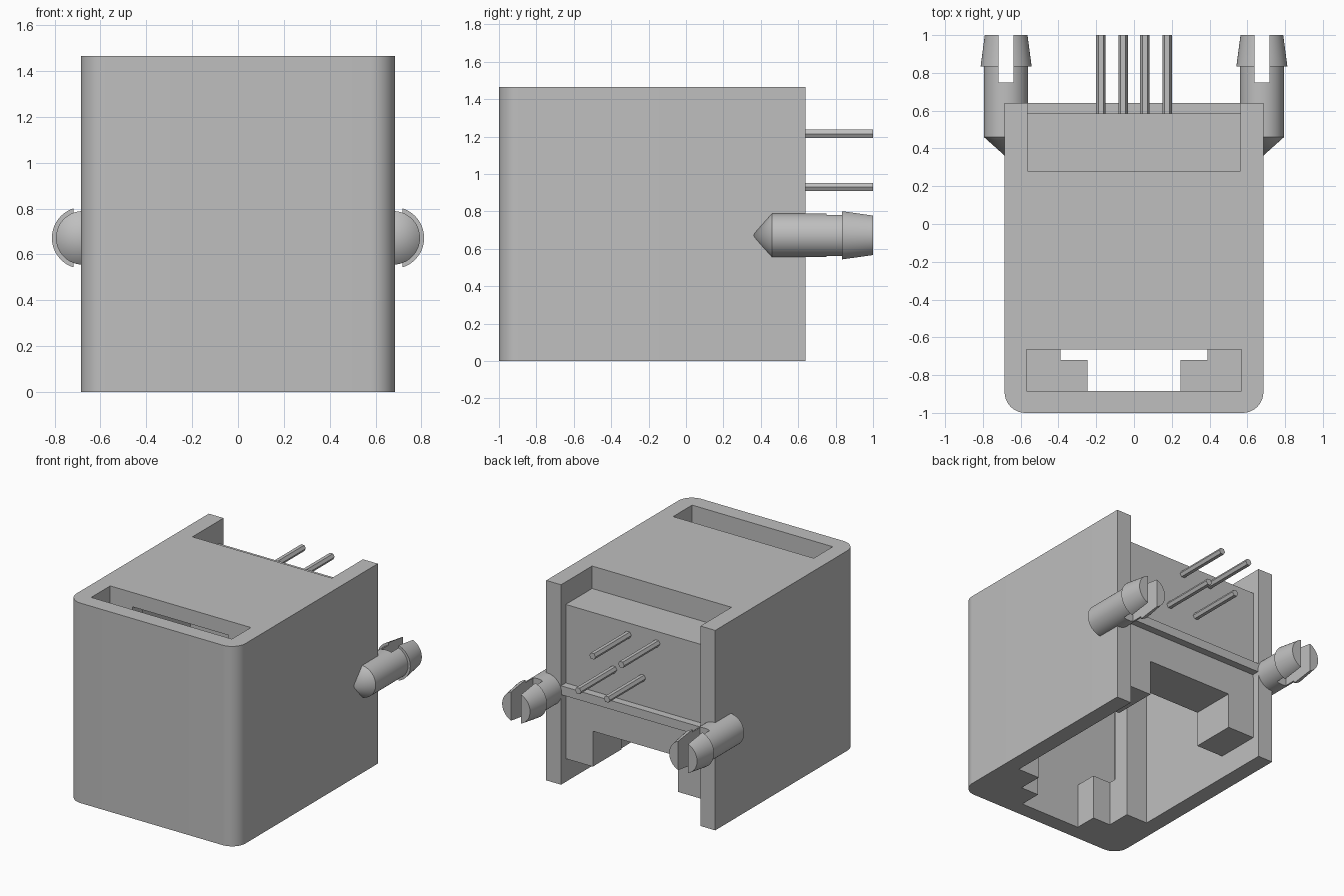
import bpy, bmesh, math
from mathutils import Vector

if "Cube" in bpy.data.objects:
    bpy.data.objects.remove(bpy.data.objects["Cube"], do_unlink=True)

grey = bpy.data.materials.new("light grey plastic")
grey.use_nodes = True
colour = (0.52, 0.52, 0.52, 1)
grey.diffuse_color = colour
grey.node_tree.nodes["Principled BSDF"].inputs["Base Color"].default_value = colour


def new_object(name, bm):
    bmesh.ops.recalc_face_normals(bm, faces=bm.faces)
    mesh = bpy.data.meshes.new(name)
    bm.to_mesh(mesh)
    bm.free()
    obj = bpy.data.objects.new(name, mesh)
    mesh.materials.append(grey)
    bpy.context.collection.objects.link(obj)
    return obj


def activate(obj):
    bpy.ops.object.select_all(action='DESELECT')
    obj.select_set(True)
    bpy.context.view_layer.objects.active = obj


def smooth(obj):
    activate(obj)
    bpy.ops.object.shade_smooth_by_angle(angle=math.radians(30))


def box(name, x, y, z):
    """Box from (min, max) ranges."""
    bm = bmesh.new()
    bmesh.ops.create_cube(bm, size=1)
    for v in bm.verts:
        v.co = Vector([r[0] if c < 0 else r[1] for c, r in zip(v.co, (x, y, z))])
    return new_object(name, bm)


def cut(obj, x, y, z):
    """Subtract a box from an object."""
    cutter = box("cutter", x, y, z)
    cutter.hide_render = True
    mod = obj.modifiers.new("cut", 'BOOLEAN')
    mod.operation = 'DIFFERENCE'
    mod.solver = 'EXACT'
    mod.object = cutter
    activate(obj)
    bpy.ops.object.modifier_apply(modifier=mod.name)
    bpy.data.objects.remove(cutter, do_unlink=True)


def lathe(name, profile, centre, steps=48):
    """Turn (radius, y) points about an axis along y."""
    bm = bmesh.new()
    cx, cz = centre
    rings = []
    for r, y in profile:
        if r == 0:
            rings.append([bm.verts.new((cx, y, cz))])
            continue
        turns = [math.tau * i / steps for i in range(steps)]
        rings.append([bm.verts.new((cx + r * math.cos(t), y, cz + r * math.sin(t)))
                      for t in turns])
    for a, b in zip(rings, rings[1:]):
        for i in range(steps):
            j = (i + 1) % steps
            if len(a) == 1:
                bm.faces.new((a[0], b[i], b[j]))
            else:
                bm.faces.new((a[i], a[j], b[j], b[i]))
    for ring in (rings[0], rings[-1]):
        if len(ring) > 1:
            bm.faces.new(ring)
    return new_object(name, bm)


# Housing: plan outline with two rounded front corners, extruded upward
W, BACK, FRONT, H, R = 0.685, 0.64, -1.0, 1.465, 0.11
bm = bmesh.new()
plan = [(W, BACK), (-W, BACK)]
for side, start in ((-1, math.pi), (1, 1.5 * math.pi)):
    for i in range(13):
        t = start + i / 12 * math.pi / 2
        plan.append((side * (W - R) + R * math.cos(t), FRONT + R + R * math.sin(t)))
base = bm.faces.new([bm.verts.new((x, y, 0)) for x, y in plan])
top = bmesh.ops.extrude_face_region(bm, geom=[base])["geom"]
bmesh.ops.translate(bm, vec=(0, 0, H),
                    verts=[g for g in top if isinstance(g, bmesh.types.BMVert)])
housing = new_object("housing", bm)

IN = 0.565
LOW, HIGH, FAR = -0.2, 1.7, 0.8
PANEL, SHELF, ROOF = 0.585, 1.3, 1.36
cuts = [
    (IN, (PANEL, FAR), (LOW, HIGH)),        # recess behind the rear panel
    (IN, (0.28, FAR), (SHELF, HIGH)),       # notch above the rear block
    (IN, (-0.54, 0.255), (LOW, ROOF)),      # plug cavity
    (IN, (0.2, FAR), (LOW, 0.17)),          # gap under the rear block
    (0.346, (0.2, FAR), (LOW, 0.43)),       # rear window
    (0.39, (-0.72, -0.5), (LOW, ROOF)),     # wide latch channel
    (0.245, (-0.885, -0.7), (LOW, 0.4)),    # narrow latch channel
    (0.57, (-0.885, -0.665), (0.33, HIGH)), # top slot
]
for half, y, z in cuts:
    cut(housing, (-half, half), y, z)
smooth(housing)

# Thin ledge across the rear panel
box("rear_ledge", (-IN, IN), (PANEL - 0.01, BACK), (0.66, 0.725))

# Contact pins in two staggered rows
for i, x in enumerate((-0.175, -0.058, 0.058, 0.175)):
    z = 0.93 if i % 2 else 1.215
    lathe("pin_%d" % (i + 1), [(0.025, PANEL - 0.03), (0.025, 1.0)], (x, z), steps=6)

# Split barbed mounting pegs on both sides
peg_profile = [(0, 0.355), (0.117, 0.46), (0.117, 0.835), (0.135, 0.835), (0.113, 1.0)]
for name, s in (("left_peg", 1), ("right_peg", -1)):
    cx = s * 0.677
    peg = lathe(name, peg_profile, (cx, 0.672))
    cut(peg, (cx - 0.04, cx + 0.04), (0.75, 1.2), (0.4, 0.95))
    smooth(peg)
